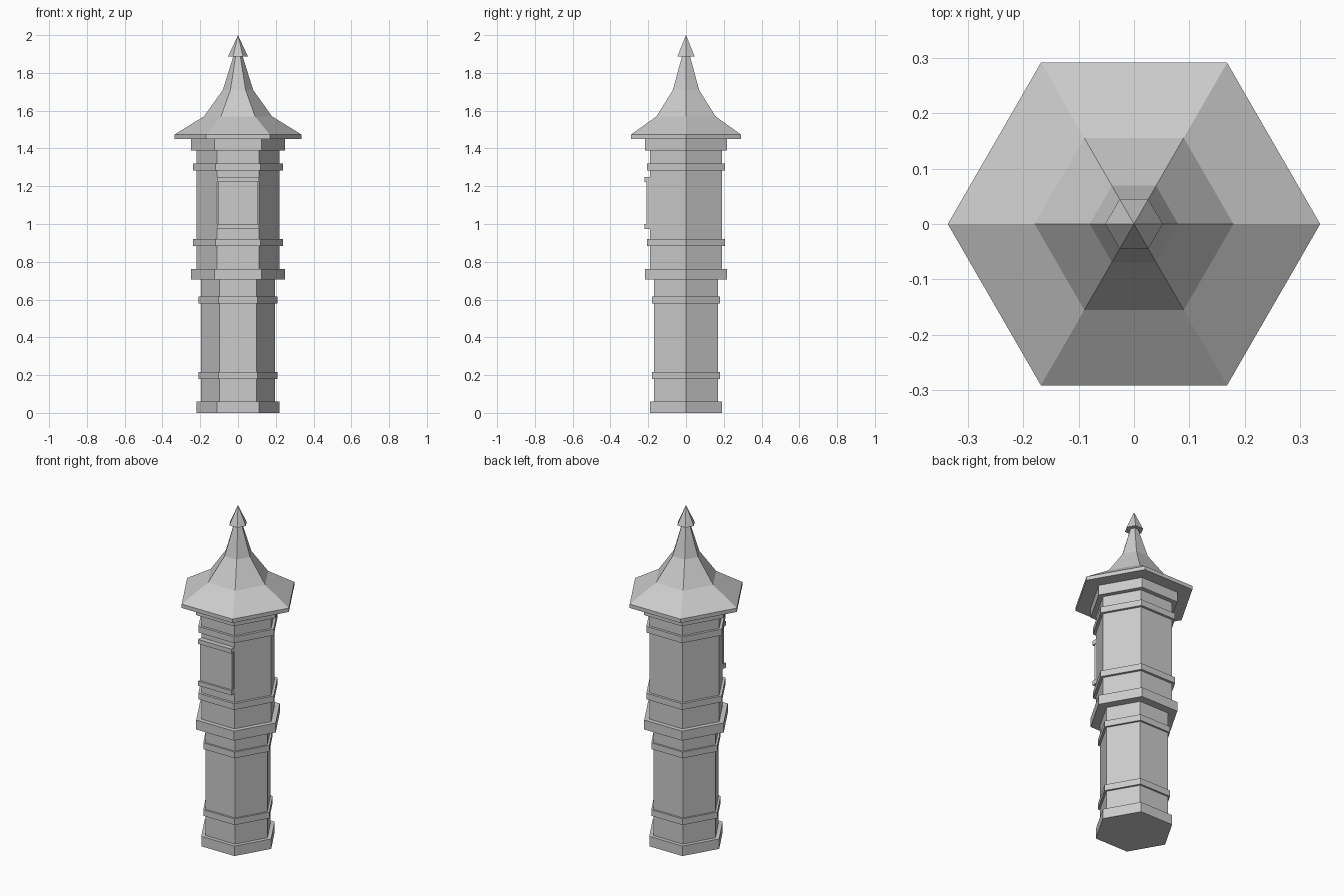
import bpy, bmesh, math

if "Cube" in bpy.data.objects:
    bpy.data.objects.remove(bpy.data.objects["Cube"])


def hex_solid(name, profile):
    """Closed six-sided solid from (radius, z) steps, corners on the x axis."""
    bm = bmesh.new()
    rings = []
    for r, z in profile:
        if r == 0:
            rings.append([bm.verts.new((0, 0, z))])
        else:
            rings.append([bm.verts.new((r * math.cos(i * math.pi / 3),
                                        r * math.sin(i * math.pi / 3), z)) for i in range(6)])
    bm.faces.new(rings[0][::-1])
    for a, b in zip(rings, rings[1:]):
        for i in range(6):
            j = (i + 1) % 6
            if len(b) == 1:
                bm.faces.new((a[i], a[j], b[0]))
            else:
                bm.faces.new((a[i], a[j], b[j], b[i]))
    if len(rings[-1]) > 1:
        bm.faces.new(rings[-1])
    finish(name, bm)


def box(name, x0, x1, y0, y1, z0, z1):
    bm = bmesh.new()
    bmesh.ops.create_cube(bm, size=1)
    for v in bm.verts:
        v.co = (x1 if v.co.x > 0 else x0, y1 if v.co.y > 0 else y0, z1 if v.co.z > 0 else z0)
    finish(name, bm)


def finish(name, bm):
    bmesh.ops.recalc_face_normals(bm, faces=bm.faces)
    mesh = bpy.data.meshes.new(name)
    bm.to_mesh(mesh)
    bm.free()
    bpy.context.collection.objects.link(bpy.data.objects.new(name, mesh))


# Shafts, plinth, ledges and mouldings: name, radius, bottom, top
for name, r, z0, z1 in [
    ("plinth", 0.22, 0, 0.06),
    ("lower_shaft", 0.195, 0.06, 0.705),
    ("lower_band_bottom", 0.208, 0.18, 0.217),
    ("lower_band_top", 0.208, 0.58, 0.617),
    ("middle_ledge", 0.25, 0.705, 0.762),
    ("upper_shaft", 0.22, 0.762, 1.39),
    ("upper_band_bottom", 0.237, 0.883, 0.92),
    ("upper_band_top", 0.237, 1.283, 1.32),
    ("cornice", 0.25, 1.39, 1.45),
]:
    hex_solid(name, [(r, z0), (r, z1)])

# Flared roof and pointed finial
hex_solid("roof", [(0.337, 1.45), (0.337, 1.473), (0.18, 1.57), (0.08, 1.71), (0.024, 1.89)])
hex_solid("finial", [(0.052, 1.888), (0, 2.0)])

# Front panel with a rail above and below
box("front_panel", -0.105, 0.105, -0.208, -0.185, 0.99, 1.235)
for name, z in (("panel_sill", 0.973), ("panel_lintel", 1.223)):
    box(name, -0.11, 0.11, -0.22, -0.185, z, z + 0.027)
